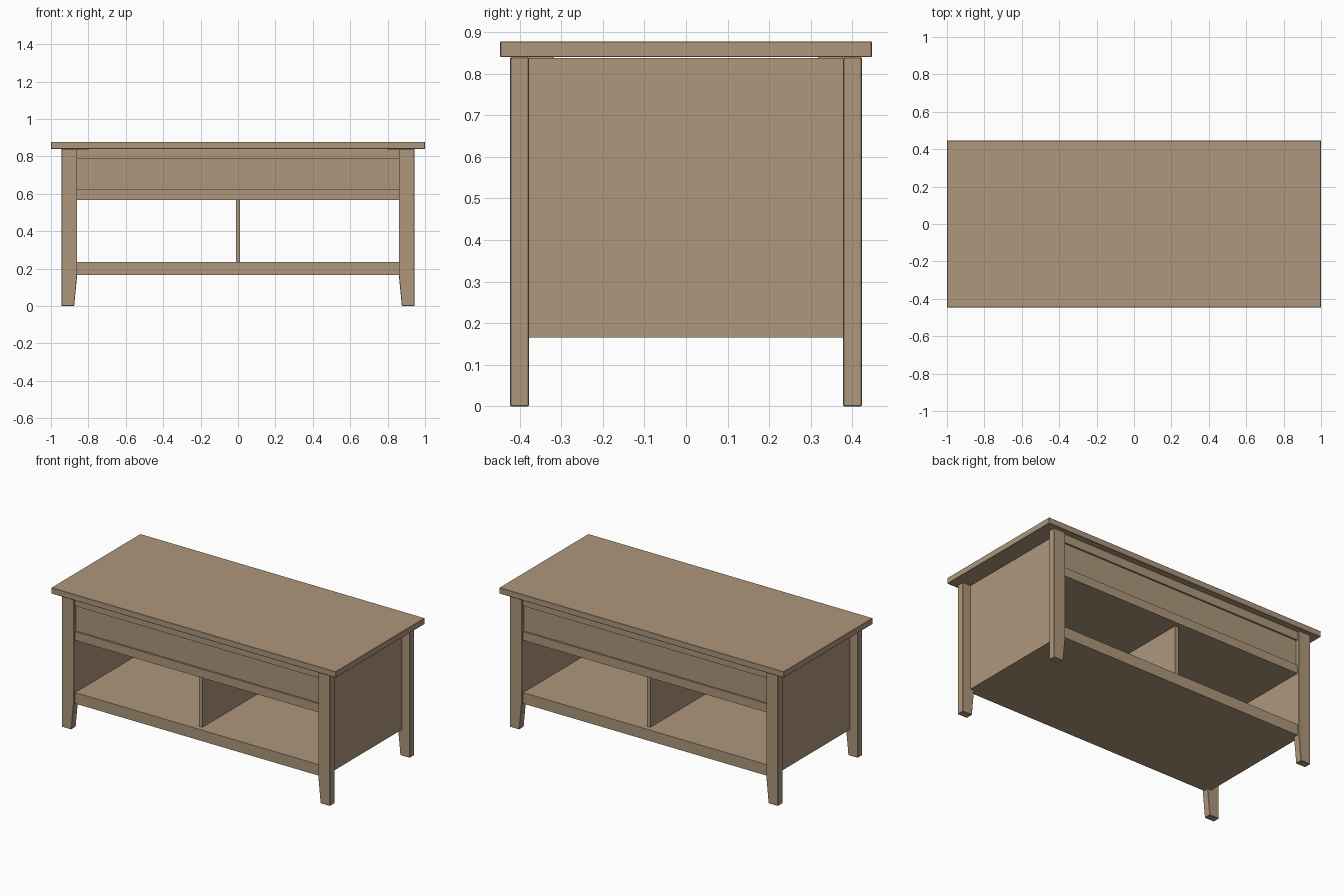
import bpy
import bmesh

cube = bpy.data.objects.get("Cube")
if cube:
    bpy.data.objects.remove(cube, do_unlink=True)

wood = bpy.data.materials.new("warm oak")
wood.use_nodes = True
COLOR = (0.42, 0.31, 0.2, 1)
wood.diffuse_color = COLOR
wood.node_tree.nodes["Principled BSDF"].inputs["Base Color"].default_value = COLOR

LEG_IN, LEG_OUT = 0.86, 0.943
LEG_Y0, LEG_Y1 = 0.378, 0.423
BASE, SHELF, BOX, TOP = 0.165, 0.235, 0.567, 0.84


def finish(name, bm, bevel=0):
    bmesh.ops.recalc_face_normals(bm, faces=bm.faces)
    mesh = bpy.data.meshes.new(name)
    bm.to_mesh(mesh)
    bm.free()
    mesh.materials.append(wood)
    obj = bpy.data.objects.new(name, mesh)
    bpy.context.collection.objects.link(obj)
    if bevel:
        mod = obj.modifiers.new("soft_edges", "BEVEL")
        mod.width, mod.segments = bevel, 1
    return obj


def box(name, x, y, z, bevel=0):
    bm = bmesh.new()
    bmesh.ops.create_cube(bm, size=1)
    for v in bm.verts:
        v.co = [r[0] if c < 0 else r[1] for c, r in zip(v.co, (x, y, z))]
    return finish(name, bm, bevel)


def span(sign, a, b):
    return sorted((sign * a, sign * b))


def leg(name, sx, sy):
    # Straight post whose inner side tapers towards the foot
    outline = [(LEG_OUT, 0), (LEG_OUT, TOP), (LEG_IN, TOP), (LEG_IN, BASE), (0.876, 0)]
    bm = bmesh.new()
    face = bm.faces.new([bm.verts.new((sx * x, sy * LEG_Y0, z)) for x, z in outline])
    side = bmesh.ops.extrude_face_region(bm, geom=[face])["geom"]
    verts = [g for g in side if isinstance(g, bmesh.types.BMVert)]
    bmesh.ops.translate(bm, verts=verts, vec=(0, sy * (LEG_Y1 - LEG_Y0), 0))
    return finish(name, bm, 0.002)


# Table top
box("table_top", (-1, 1), (-0.447, 0.447), (TOP, 0.878), 0.002)

# Legs and upper corner blocks
for sx, side in ((1, "left"), (-1, "right")):
    for sy, end in ((-1, "front"), (1, "back")):
        leg(f"{end}_{side}_leg", sx, sy)
        box(f"{end}_{side}_corner_block", span(sx, 0.8, LEG_IN),
            span(sy, 0.318, LEG_Y0), (0.8, TOP))
    # Side panel between the legs
    box(f"{side}_side_panel", span(sx, LEG_IN, 0.887), (-LEG_Y0, LEG_Y0), (BASE, 0.838))

# Rails and recessed drawer front, same on both long sides
WIDTH = (-LEG_IN, LEG_IN)
for sy, end in ((-1, "front"), (1, "back")):
    depth = span(sy, LEG_Y0, 0.41)
    box(f"{end}_upper_rail", WIDTH, depth, (0.785, 0.838))
    box(f"{end}_middle_rail", WIDTH, depth, (BOX, 0.622))
    box(f"{end}_shelf_rail", WIDTH, depth, (BASE, SHELF))
    box(f"{end}_drawer_front", WIDTH, span(sy, LEG_Y0, 0.399), (0.622, 0.785))

# Shelf, divider and storage floor
box("lower_shelf", WIDTH, (-LEG_Y0, LEG_Y0), (BASE, SHELF - 0.002))
box("storage_floor", WIDTH, (-LEG_Y0, LEG_Y0), (BOX + 0.001, 0.6))
box("shelf_divider", (-0.012, 0.012), (-0.376, 0.376), (SHELF - 0.002, BOX + 0.001))
